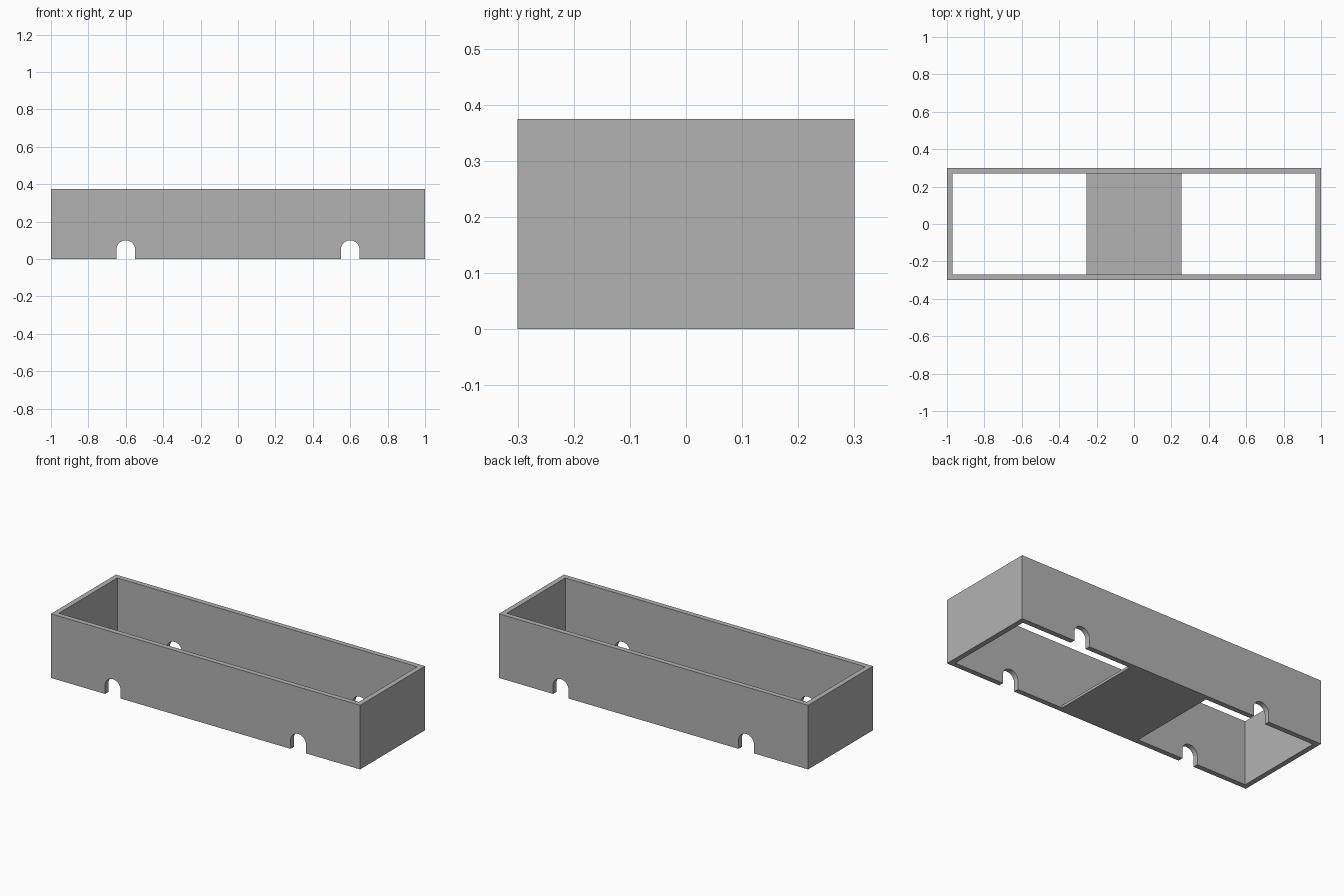
import bpy, bmesh, math

cube = bpy.data.objects.get("Cube")
if cube:
    bpy.data.objects.remove(cube)

LENGTH, DEPTH, HEIGHT = 2.0, 0.6, 0.375
WALL, FLOOR, FLOOR_HALF = 0.03, 0.015, 0.255
ARCH_X, ARCH_R, ARCH_SPRING = 0.6, 0.05, 0.05

grey = bpy.data.materials.new("plain grey")
grey.use_nodes = True
colour = (0.45, 0.45, 0.45, 1)
grey.diffuse_color = colour
grey.node_tree.nodes["Principled BSDF"].inputs["Base Color"].default_value = colour


def extrude_profile(name, points, y0, y1):
    """Extrude an x-z outline from y0 to y1."""
    bm = bmesh.new()
    face = bm.faces.new([bm.verts.new((x, y0, z)) for x, z in points])
    new = bmesh.ops.extrude_face_region(bm, geom=[face])["geom"]
    verts = [v for v in new if isinstance(v, bmesh.types.BMVert)]
    bmesh.ops.translate(bm, verts=verts, vec=(0, y1 - y0, 0))
    bmesh.ops.recalc_face_normals(bm, faces=bm.faces)
    mesh = bpy.data.meshes.new(name)
    bm.to_mesh(mesh)
    bm.free()
    mesh.materials.append(grey)
    obj = bpy.data.objects.new(name, mesh)
    bpy.context.collection.objects.link(obj)
    return obj


def arch(cx, steps=24):
    """Outline of a round-topped notch, left to right."""
    pts = [(cx - ARCH_R, 0)]
    for i in range(steps + 1):
        a = math.pi * (1 - i / steps)
        pts.append((cx + ARCH_R * math.cos(a), ARCH_SPRING + ARCH_R * math.sin(a)))
    return pts + [(cx + ARCH_R, 0)]


# Long block with arched notches running through front and back
hx, hy = LENGTH / 2, DEPTH / 2
outline = [(-hx, 0)] + arch(-ARCH_X) + arch(ARCH_X) + [(hx, 0), (hx, HEIGHT), (-hx, HEIGHT)]
tray = extrude_profile("open_tray", outline, -hy, hy)

# Hollow: open top, two open wells, and a thin floor left in the middle
ix, iy, low, high = hx - WALL, hy - WALL, -0.1, HEIGHT + 0.1
hollow = [(-ix, low), (-FLOOR_HALF, low), (-FLOOR_HALF, FLOOR), (FLOOR_HALF, FLOOR),
          (FLOOR_HALF, low), (ix, low), (ix, high), (-ix, high)]
cutter = extrude_profile("hollow_cutter", hollow, -iy, iy)
cutter.hide_render = True

cut = tray.modifiers.new("hollow", "BOOLEAN")
cut.operation = "DIFFERENCE"
cut.solver = "EXACT"
cut.object = cutter
bpy.ops.object.select_all(action="DESELECT")
tray.select_set(True)
bpy.context.view_layer.objects.active = tray
bpy.ops.object.modifier_apply(modifier=cut.name)
bpy.data.objects.remove(cutter)
bpy.ops.object.shade_smooth_by_angle(angle=math.radians(30))
